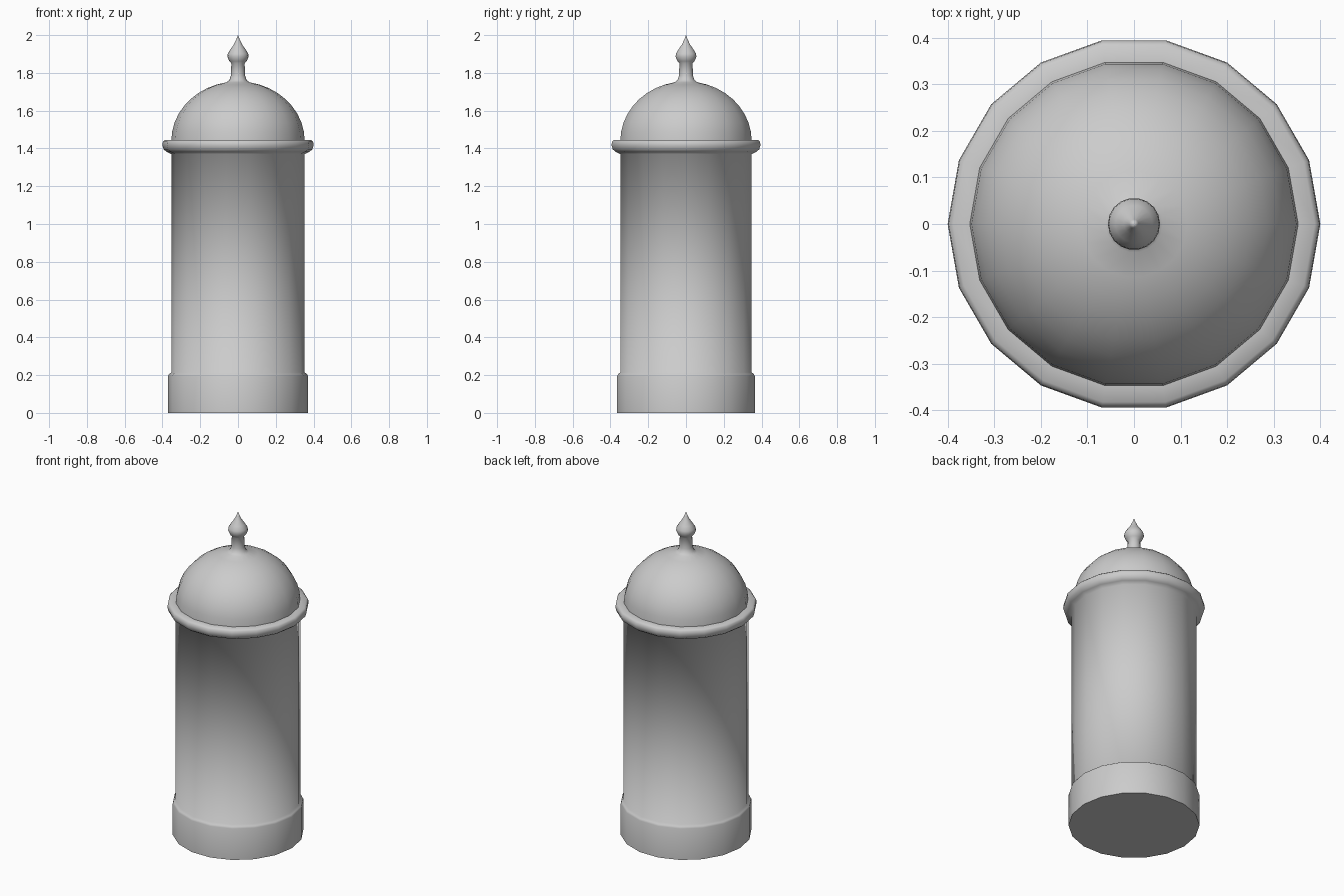
import bpy
import bmesh
from math import cos, sin, pi, radians

SIDES = 18

if "Cube" in bpy.data.objects:
    bpy.data.objects.remove(bpy.data.objects["Cube"], do_unlink=True)

grey = bpy.data.materials.new("plain grey")
grey.use_nodes = True
colour = (0.6, 0.6, 0.6, 1)
grey.diffuse_color = colour
grey.node_tree.nodes["Principled BSDF"].inputs["Base Color"].default_value = colour


def lathe(name, profile, cap_bottom=False):
    """Turn a (radius, height) profile around z; radius 0 makes a tip."""
    bm = bmesh.new()
    rings = []
    for r, z in profile:
        count = SIDES if r > 0 else 1
        rings.append([bm.verts.new((r * cos(2 * pi * i / SIDES), r * sin(2 * pi * i / SIDES), z))
                      for i in range(count)])
    for low, high in zip(rings, rings[1:]):
        for i in range(SIDES):
            j = (i + 1) % SIDES
            if len(high) == 1:
                bm.faces.new((low[i], low[j], high[0]))
            else:
                bm.faces.new((low[i], low[j], high[j], high[i]))
    if cap_bottom:
        bm.faces.new(rings[0][::-1])
    mesh = bpy.data.meshes.new(name)
    bm.to_mesh(mesh)
    bm.free()
    mesh.materials.append(grey)
    obj = bpy.data.objects.new(name, mesh)
    bpy.context.collection.objects.link(obj)
    bpy.ops.object.select_all(action="DESELECT")
    obj.select_set(True)
    bpy.context.view_layer.objects.active = obj
    bpy.ops.object.shade_smooth_by_angle(angle=radians(65))
    return obj


# Plinth, shaft and rounded collar in one turned piece
lathe("column", [(0.37, 0), (0.37, 0.195), (0.365, 0.206), (0.353, 0.214),
                 (0.353, 1.37), (0.378, 1.382), (0.394, 1.395), (0.4, 1.417),
                 (0.398, 1.436), (0.388, 1.445), (0.345, 1.445)], cap_bottom=True)

# Dome flowing into the finial
dome = [(0.353 * cos(a), 1.44 + 0.315 * sin(a))
        for a in (radians(80 * i / 9) for i in range(10))]
finial = [(0.045, 1.762), (0.038, 1.785), (0.035, 1.85), (0.046, 1.862),
          (0.056, 1.885), (0.054, 1.902), (0.04, 1.925), (0.022, 1.95),
          (0.01, 1.975), (0, 2)]
lathe("dome_and_finial", dome + finial)
